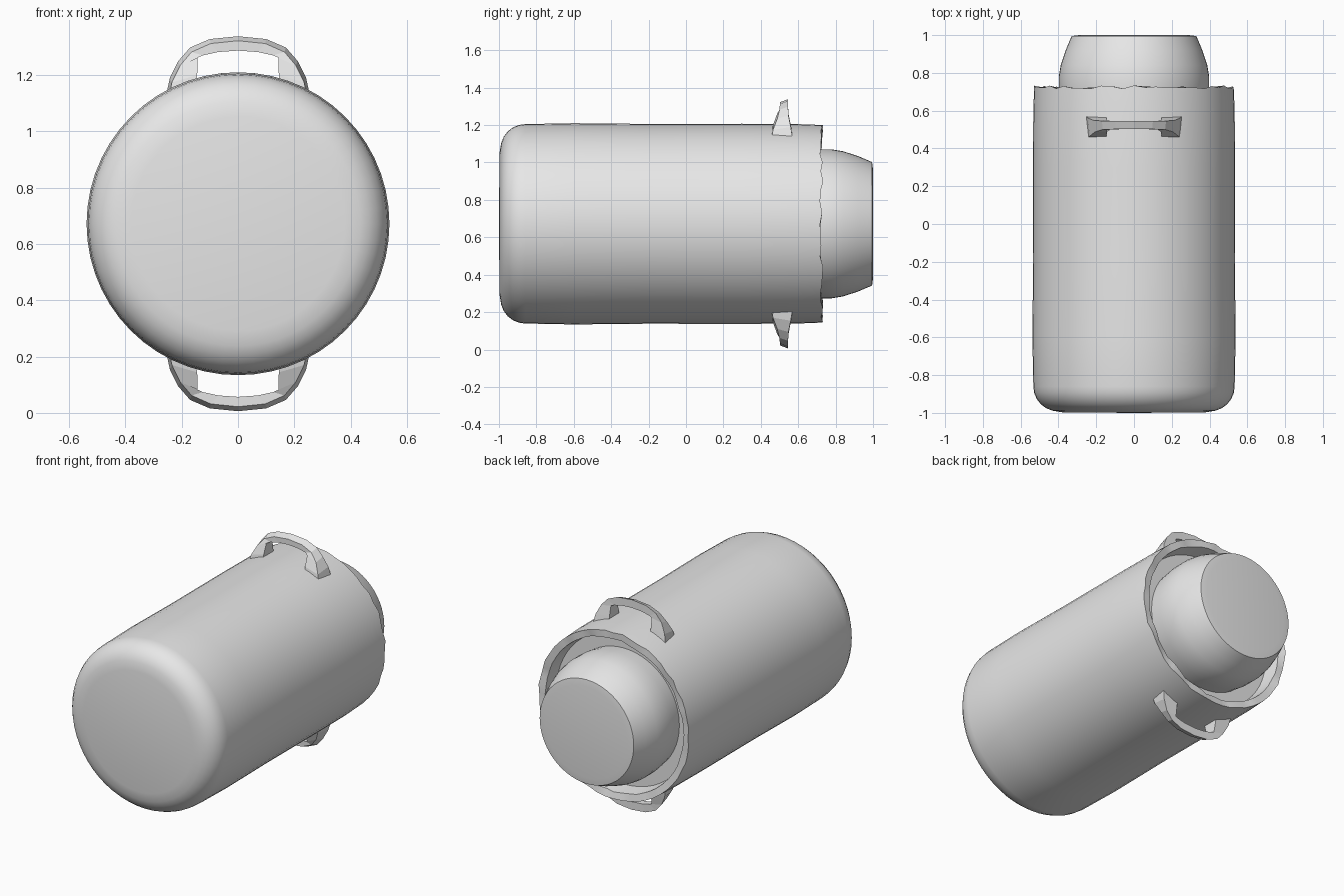
import bpy, bmesh, math, random
from mathutils import Matrix, Vector

random.seed(4)
AXIS_Z = 0.672

cube = bpy.data.objects.get("Cube")
if cube:
    bpy.data.objects.remove(cube, do_unlink=True)

grey = bpy.data.materials.new("plain grey")
grey.use_nodes = True
grey.diffuse_color = (0.8, 0.8, 0.8, 1)
grey.node_tree.nodes["Principled BSDF"].inputs["Base Color"].default_value = (0.8, 0.8, 0.8, 1)


def finish(name, bm, smooth_angle=None):
    bmesh.ops.recalc_face_normals(bm, faces=bm.faces)
    mesh = bpy.data.meshes.new(name)
    bm.to_mesh(mesh)
    bm.free()
    mesh.materials.append(grey)
    obj = bpy.data.objects.new(name, mesh)
    bpy.context.collection.objects.link(obj)
    if smooth_angle:
        bpy.ops.object.select_all(action="DESELECT")
        obj.select_set(True)
        bpy.context.view_layer.objects.active = obj
        bpy.ops.object.shade_smooth_by_angle(angle=math.radians(smooth_angle))
    return obj


def revolve(profile, steps=56):
    """Spin (radius, y) points around the lengthwise axis."""
    bm = bmesh.new()
    verts = [bm.verts.new((r, y, AXIS_Z)) for r, y in profile]
    edges = [bm.edges.new(pair) for pair in zip(verts, verts[1:])]
    bmesh.ops.spin(bm, geom=verts + edges, cent=(0, 0, AXIS_Z), axis=(0, 1, 0),
                   angle=math.tau, steps=steps, use_duplicate=False)
    bmesh.ops.remove_doubles(bm, verts=bm.verts, dist=0.0005)
    return bm


# Canister body: rounded front end, long wall, open rim with a recess inside
front_curve = [(0, -1), (0.38, -0.997)]
front_curve += [(0.40 + 0.133 * math.sin(a), -0.86 - 0.132 * math.cos(a))
                for a in (math.radians(15 * i) for i in range(1, 7))]
bm = revolve(front_curve + [(0.538, -0.6), (0.534, -0.2), (0.535, 0.3), (0.533, 0.6),
                            (0.528, 0.725), (0.485, 0.72), (0.475, 0.62), (0.36, 0.62)])
# Slightly uneven rim
for v in bm.verts:
    if v.co.y > 0.7:
        v.co.y += random.uniform(-0.009, 0.009)
finish("canister_body", bm, 35)

# Tapered neck with a flat end
finish("neck", revolve([(0.385, 0.60), (0.398, 0.70), (0.398, 0.78), (0.388, 0.84),
                        (0.362, 0.92), (0.33, 0.995), (0.29, 1.0), (0, 1.0)]), 35)

# Half of a handle as stations: outer x, outer z, inner x, inner z, front y, back y
HALF = [(0.255, 1.13, 0.145, 1.15, 0.455, 0.57),
        (0.242, 1.19, 0.145, 1.20, 0.465, 0.56),
        (0.212, 1.25, 0.143, 1.262, 0.488, 0.548),
        (0.17, 1.298, 0.125, 1.27, 0.50, 0.546),
        (0.10, 1.328, 0.07, 1.282, 0.502, 0.545)]
CREST = (0, 1.338, 0, 1.287, 0.502, 0.545)
STATIONS = HALF + [CREST] + [(-s[0], s[1], -s[2], *s[3:]) for s in reversed(HALF)]


def handle(name, side):
    bm = bmesh.new()
    rings = []
    for ox, oz, ix, iz, y0, y1 in STATIONS:
        corners = [(ox * 0.97, y0, oz - 0.016), (ox, y1, oz), (ix, y1, iz), (ix, y0, iz)]
        rings.append([bm.verts.new((x, y, AXIS_Z + side * (z - AXIS_Z))) for x, y, z in corners])
    for a, b in zip(rings, rings[1:]):
        for i in range(4):
            j = (i + 1) % 4
            bm.faces.new((a[i], a[j], b[j], b[i]))
    bm.faces.new(rings[0])
    bm.faces.new(rings[-1])
    finish(name, bm)


handle("upper_handle", 1)
handle("lower_handle", -1)
